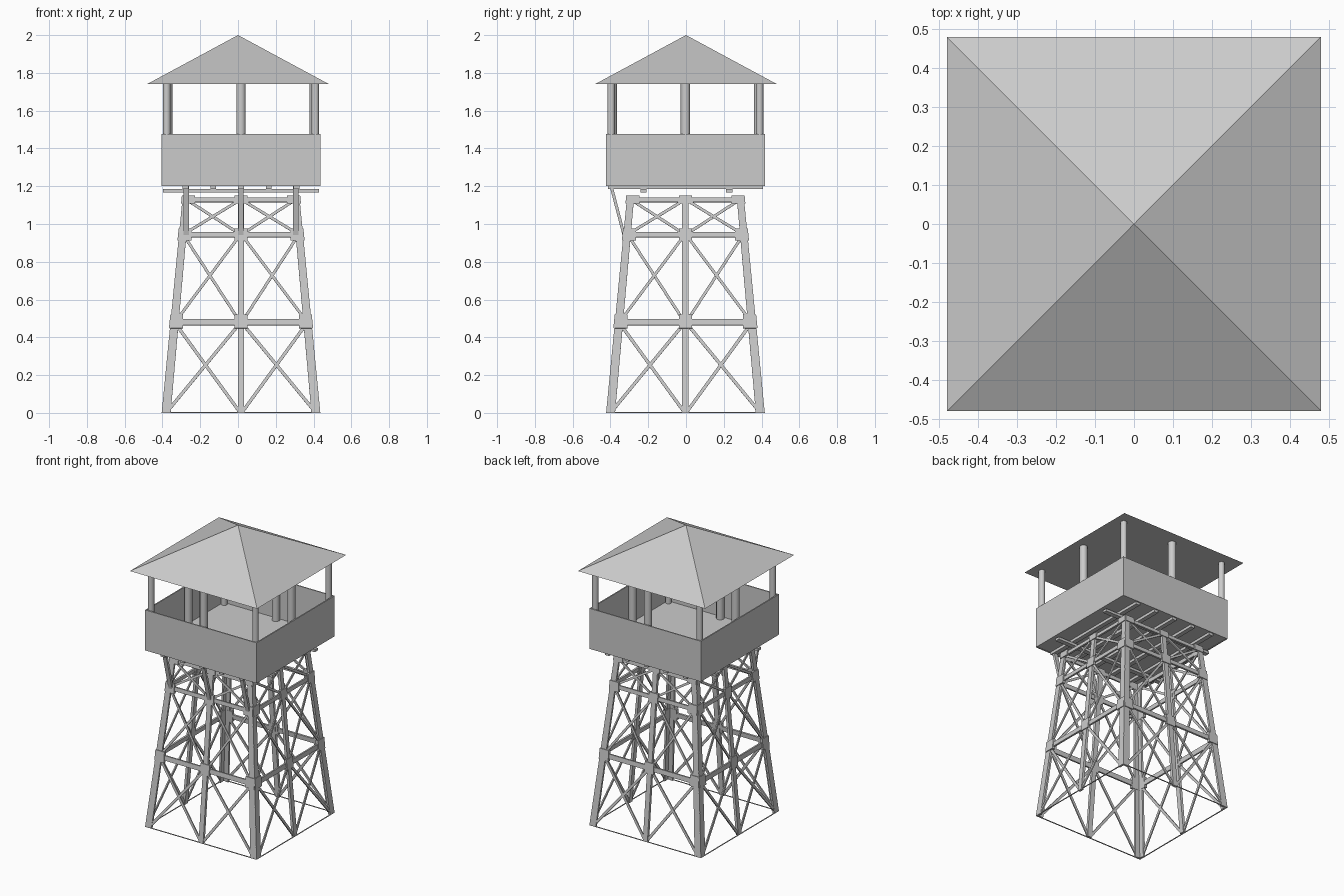
import bpy, bmesh, math
from mathutils import Vector, Matrix

if "Cube" in bpy.data.objects:
    bpy.data.objects.remove(bpy.data.objects["Cube"])

CX, CY = 0.016, -0.003          # centre of tower and cabin
SLOPE = 0.097
mat = bpy.data.materials.new("plain grey")
mat.diffuse_color = (0.6, 0.6, 0.6, 1)
mat.use_nodes = True
mat.node_tree.nodes["Principled BSDF"].inputs["Base Color"].default_value = mat.diffuse_color


def half(z):
    """Half width of the tapering tower at height z."""
    return 0.42 - SLOPE * z


def finish(bm, name, origin=(CX, CY, 0)):
    bmesh.ops.recalc_face_normals(bm, faces=bm.faces[:])
    me = bpy.data.meshes.new(name)
    bm.to_mesh(me)
    bm.free()
    me.materials.append(mat)
    ob = bpy.data.objects.new(name, me)
    ob.location = origin
    bpy.context.collection.objects.link(ob)
    return ob


def box(bm, lo, hi):
    c = [(a + b) / 2 for a, b in zip(lo, hi)]
    s = [b - a for a, b in zip(lo, hi)]
    bmesh.ops.create_cube(bm, size=1, matrix=Matrix.Translation(c) @ Matrix.Diagonal((*s, 1)))


def bar(bm, p, q, n, w, t, off=0.0, w2=None):
    """Flat bar from p to q, outer face at off along n, thickness t inward."""
    p, q, n = Vector(p), Vector(q), Vector(n).normalized()
    s = (q - p).cross(n).normalized()
    rings = []
    for c, ww in ((p, w), (q, w2 or w)):
        rings.append([bm.verts.new(c + s * ww / 2 * a + n * b)
                      for a, b in ((-1, off), (1, off), (1, off - t), (-1, off - t))])
    a, b = rings
    bm.faces.new(a)
    bm.faces.new(b)
    for i in range(4):
        j = (i + 1) % 4
        bm.faces.new((a[i], a[j], b[j], b[i]))


def four_sides(bm, name):
    """Repeat the front frame around all four sides."""
    geom = bm.verts[:] + bm.edges[:] + bm.faces[:]
    for k in range(1, 4):
        d = bmesh.ops.duplicate(bm, geom=geom)["geom"]
        bmesh.ops.rotate(bm, verts=[v for v in d if isinstance(v, bmesh.types.BMVert)],
                         cent=(0, 0, 0), matrix=Matrix.Rotation(k * math.pi / 2, 3, 'Z'))
    finish(bm, name)


N = Vector((0, -1, SLOPE))


def P(u, z):
    return (u, -half(z), z)


# legs: angled corner plates and middle legs
bm = bmesh.new()
for s in (-1, 1):
    bar(bm, P(s * (half(0) - 0.024), 0.002), P(s * (half(1.15) - 0.019), 1.15), N, 0.047, 0.014, 0, 0.037)
bar(bm, P(0, 0.002), P(0, 1.15), N, 0.034, 0.018)
four_sides(bm, "tower_legs")

# horizontal girts
bm = bmesh.new()
for z, h in ((0.48, 0.032), (0.944, 0.027), (1.128, 0.024)):
    bar(bm, P(-half(z) + 0.01, z), P(half(z) - 0.01, z), N, h, 0.012, -0.001)
four_sides(bm, "tower_girts")

# thin ground strips between the feet
bm = bmesh.new()
box(bm, (-0.42, -0.42, 0), (0.42, -0.414, 0.004))
four_sides(bm, "ground_strips")

# crossed braces in each bay
bm = bmesh.new()
for z0, z1, w in ((0.01, 0.47, 0.017), (0.49, 0.935, 0.015), (0.95, 1.125, 0.015)):
    for s in (-1, 1):
        bar(bm, P(s * (half(z0) - 0.03), z0), P(s * 0.01, z1), N, w, 0.008, -0.002)
        bar(bm, P(s * 0.01, z0), P(s * (half(z1) - 0.03), z1), N, w, 0.008, -0.005)
four_sides(bm, "cross_braces")

# gusset plates at the joints
bm = bmesh.new()
for z, h in ((0.484, 0.072), (0.945, 0.064), (1.13, 0.042)):
    for u in (-half(z) + 0.033, 0, half(z) - 0.033):
        bar(bm, P(u, z - h / 2), P(u, z + h / 2), N, 0.068, 0.02, 0.005)
four_sides(bm, "gusset_plates")

# slanted struts under the front of the deck
bm = bmesh.new()
for x in (-0.29, 0, 0.29):
    bar(bm, (x, -0.325, 0.94), (x, -0.393, 1.2), (0, -1, -0.26), 0.028, 0.016, 0.008)
finish(bm, "front_struts")

# deck beams and joists
bm = bmesh.new()
for y in (-0.222, 0.232):
    box(bm, (-0.413, y - 0.016, 1.168), (0.413, y + 0.016, 1.185))
finish(bm, "deck_beams")
bm = bmesh.new()
for i in range(-2, 3):
    box(bm, (i * 0.147 - 0.015, -0.41, 1.185), (i * 0.147 + 0.015, 0.41, 1.204))
finish(bm, "deck_joists")

# cabin floor and parapet walls
bm = bmesh.new()
box(bm, (-0.415, -0.415, 1.203), (0.415, 0.415, 1.212))
finish(bm, "cabin_floor")
bm = bmesh.new()
box(bm, (-0.42, -0.42, 1.201), (0.42, -0.412, 1.476))
four_sides(bm, "cabin_walls")

# roof posts at corners and wall middles
bm = bmesh.new()
for i in (-1, 0, 1):
    for j in (-1, 0, 1):
        if i or j:
            r = 0.02 if i and j else 0.025
            d = 0.413 - r
            bmesh.ops.create_cone(bm, cap_ends=True, segments=12, radius1=r, radius2=r, depth=0.54,
                                  matrix=Matrix.Translation((i * d, j * d, 1.475)))
posts = finish(bm, "roof_posts")
bpy.context.view_layer.objects.active = posts
posts.select_set(True)
bpy.ops.object.shade_smooth_by_angle(angle=math.radians(40))

# pyramid roof
bm = bmesh.new()
bmesh.ops.create_cone(bm, cap_ends=True, segments=4, radius1=0.479 * math.sqrt(2), radius2=0, depth=0.258,
                      matrix=Matrix.Translation((0, 0, 1.871)) @ Matrix.Rotation(math.pi / 4, 4, 'Z'))
bmesh.ops.remove_doubles(bm, verts=bm.verts[:], dist=1e-5)
roof = finish(bm, "roof", (0, 0, 0))
